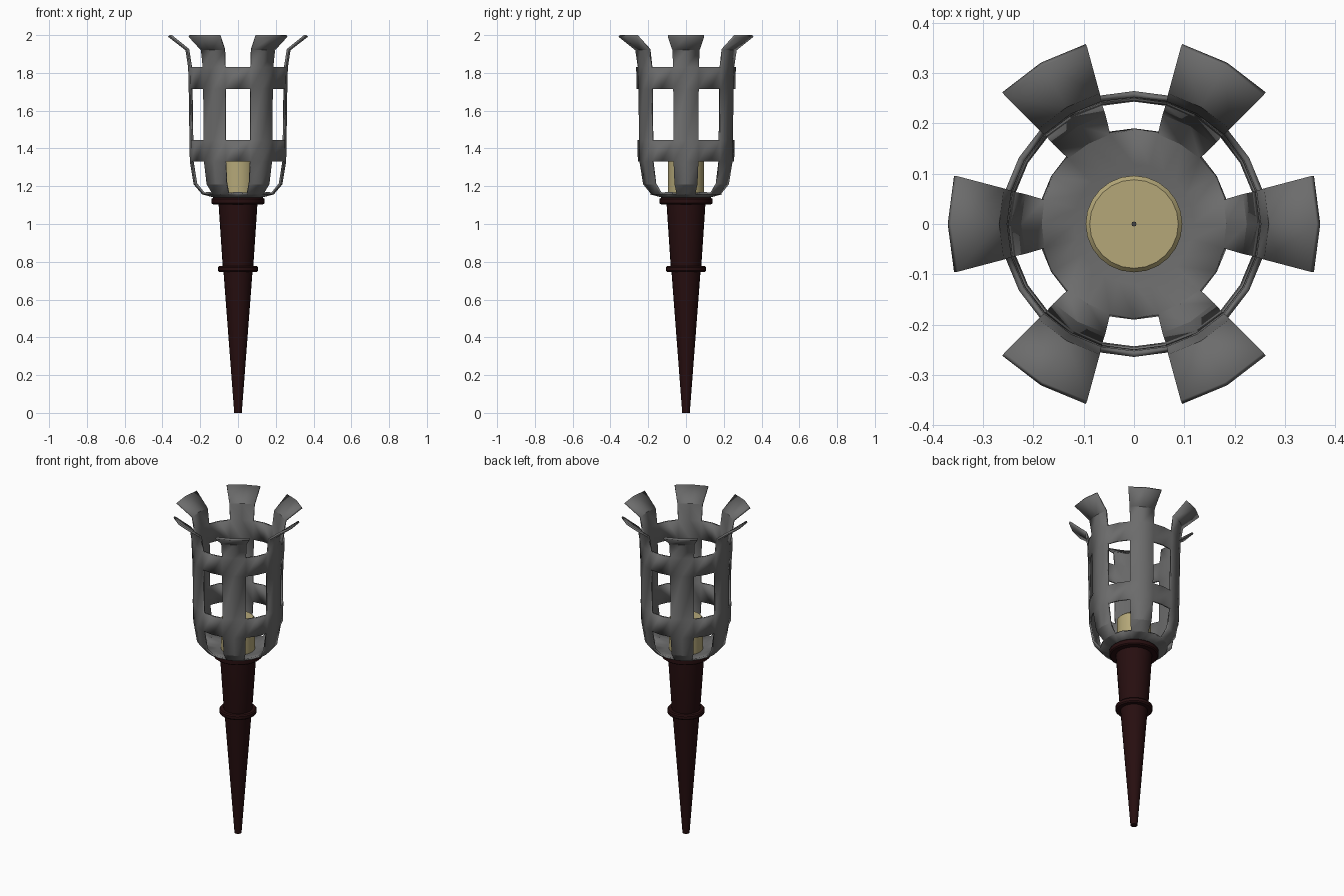
import bpy, bmesh, math

if "Cube" in bpy.data.objects:
    bpy.data.objects.remove(bpy.data.objects["Cube"])

N = 24  # sides of every round part


def material(name, rgb):
    m = bpy.data.materials.new(name)
    m.diffuse_color = (*rgb, 1)
    m.use_nodes = True
    m.node_tree.nodes["Principled BSDF"].inputs["Base Color"].default_value = m.diffuse_color
    return m


IRON = material("dark grey iron", (0.15, 0.15, 0.15))
WOOD = material("dark red wood", (0.02, 0.0045, 0.005))
WAX = material("cream wax", (0.46, 0.39, 0.19))
SOOT = material("sooty wick", (0.06, 0.06, 0.06))


def lathe(name, profile, mat, sides=N, keep=lambda row, seg: True, cap_bottom=True, cap_top=True):
    """Revolve (radius, height) points about z; keep() picks the faces to make."""
    bm = bmesh.new()
    rows = [[bm.verts.new((r * math.cos(math.tau * i / sides), r * math.sin(math.tau * i / sides), z))
             for i in range(sides)] for r, z in profile]
    for j in range(len(rows) - 1):
        for i in range(sides):
            if keep(j, i):
                k = (i + 1) % sides
                bm.faces.new((rows[j][i], rows[j][k], rows[j + 1][k], rows[j + 1][i]))
    if cap_bottom:
        bm.faces.new(rows[0][::-1])
    if cap_top:
        bm.faces.new(rows[-1])
    bmesh.ops.delete(bm, geom=[v for v in bm.verts if not v.link_faces], context='VERTS')
    me = bpy.data.meshes.new(name)
    bm.to_mesh(me)
    bm.free()
    me.materials.append(mat)
    ob = bpy.data.objects.new(name, me)
    bpy.context.collection.objects.link(ob)
    bpy.ops.object.select_all(action='DESELECT')
    ob.select_set(True)
    bpy.context.view_layer.objects.active = ob
    bpy.ops.object.shade_smooth_by_angle(angle=math.radians(30))
    return ob


# Tapered handle with a ring grip and a top flange
lathe("handle", [(0.02, 0), (0.077, 0.75), (0.081, 0.775), (0.103, 1.108)], WOOD)
lathe("grip_ring", [(0.07, 0.747), (0.1, 0.747), (0.106, 0.754), (0.106, 0.77),
                    (0.1, 0.777), (0.07, 0.777)], WOOD)
lathe("flange", [(0.09, 1.104), (0.133, 1.104), (0.14, 1.11), (0.14, 1.133),
                 (0.133, 1.139), (0.09, 1.139)], WOOD)

# Cage: solid cup (row 0), two hoops (rows 3 and 5), six upright straps
cage_profile = [(0.12, 1.138), (0.19, 1.157), (0.235, 1.21), (0.255, 1.33), (0.257, 1.445),
                (0.261, 1.715), (0.264, 1.83), (0.278, 1.92), (0.37, 1.991)]
cage = lathe("basket_cage", cage_profile, IRON, cap_top=False,
             keep=lambda row, seg: row in (0, 3, 5) or seg % 4 in (0, 3))
solid = cage.modifiers.new("thickness", 'SOLIDIFY')
solid.thickness = 0.012
solid.offset = -1

# Candle and wick
lathe("candle", [(0.096, 1.142), (0.096, 1.333), (0.088, 1.342)], WAX)
lathe("wick", [(0.005, 1.335), (0.005, 1.39)], SOOT, sides=8)
